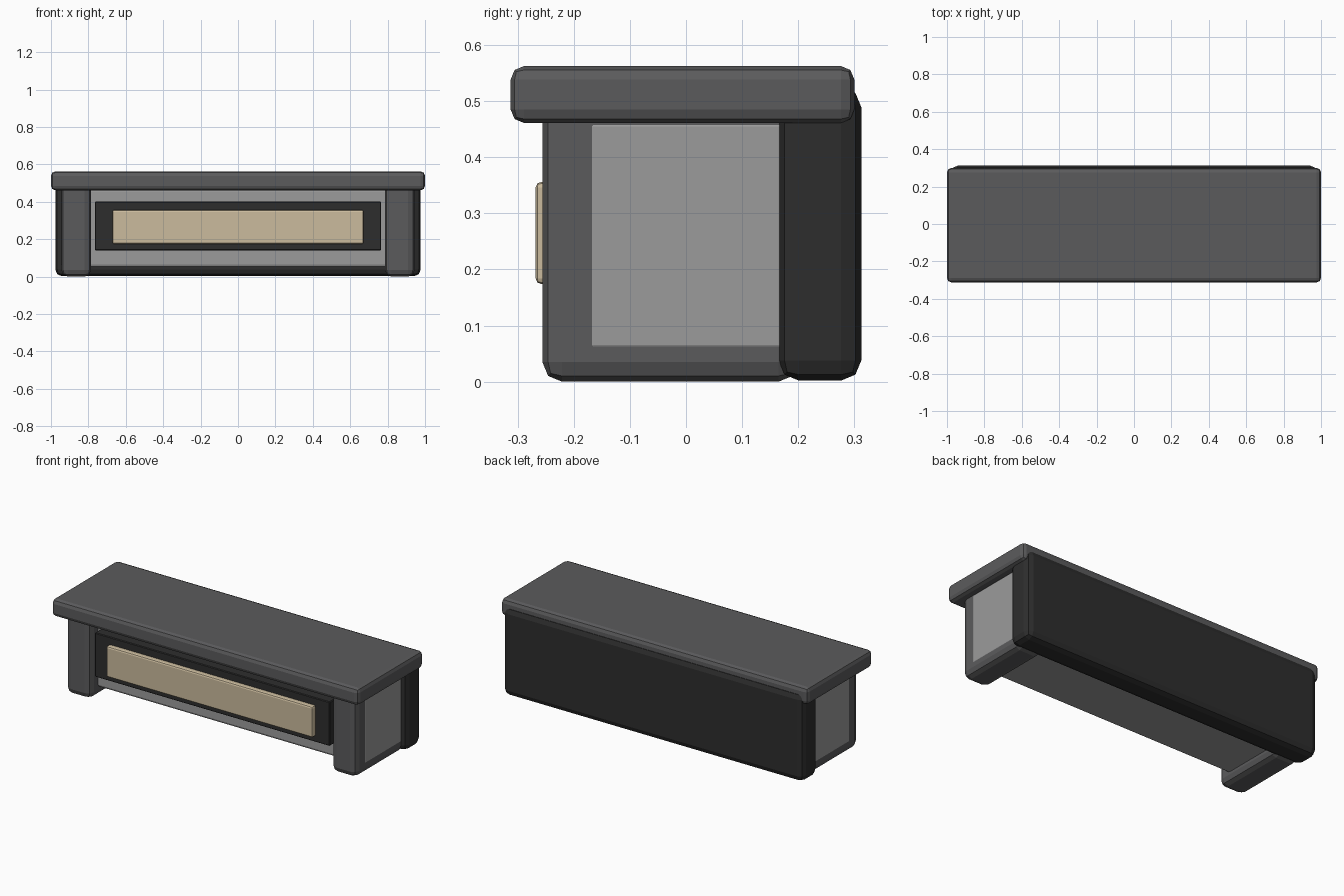
import bpy

if "Cube" in bpy.data.objects:
    bpy.data.objects.remove(bpy.data.objects["Cube"])


def material(name, rgb):
    m = bpy.data.materials.new(name)
    m.diffuse_color = (*rgb, 1.0)
    m.use_nodes = True
    m.node_tree.nodes["Principled BSDF"].inputs["Base Color"].default_value = m.diffuse_color
    return m


GREY = material("slate grey", (0.105, 0.105, 0.108))
DARK = material("charcoal", (0.027, 0.027, 0.027))
LIGHT = material("light grey", (0.33, 0.33, 0.33))
TAN = material("tan", (0.60, 0.50, 0.34))


def box(name, x, y, z, mat, bevel, segments=2):
    """Bevelled box from its (min, max) range on each axis."""
    bpy.ops.mesh.primitive_cube_add(size=1)
    ob = bpy.context.object
    ob.name = name
    ranges = (x, y, z)
    for v in ob.data.vertices:
        v.co = [r[0] if c < 0 else r[1] for c, r in zip(v.co, ranges)]
    ob.data.materials.append(mat)
    mod = ob.modifiers.new("rounded edges", 'BEVEL')
    mod.width = bevel
    mod.segments = segments
    return ob


# Counter top
box("counter_top", (-1, 1), (-0.3125, 0.30), (0.461, 0.5625), GREY, 0.024)

# Main body between the side blocks
box("body", (-0.946, 0.946), (-0.18, 0.18), (0.05, 0.47), LIGHT, 0.015)

# Back panel
box("back_panel", (-0.977, 0.977), (0.165, 0.3125), (0.002, 0.525), DARK, 0.036)

# Side blocks
for side, label in ((-1, "left"), (1, "right")):
    xs = sorted((side * 0.785, side * 0.945))
    box(label + "_side_block", xs, (-0.256, 0.20), (0, 0.50), GREY, 0.035)

# Front panel and its raised inlay
box("front_panel", (-0.765, 0.765), (-0.24, -0.17), (0.14, 0.40), DARK, 0.004, 1)
box("front_inlay", (-0.672, 0.672), (-0.268, -0.22), (0.174, 0.356), TAN, 0.01)
